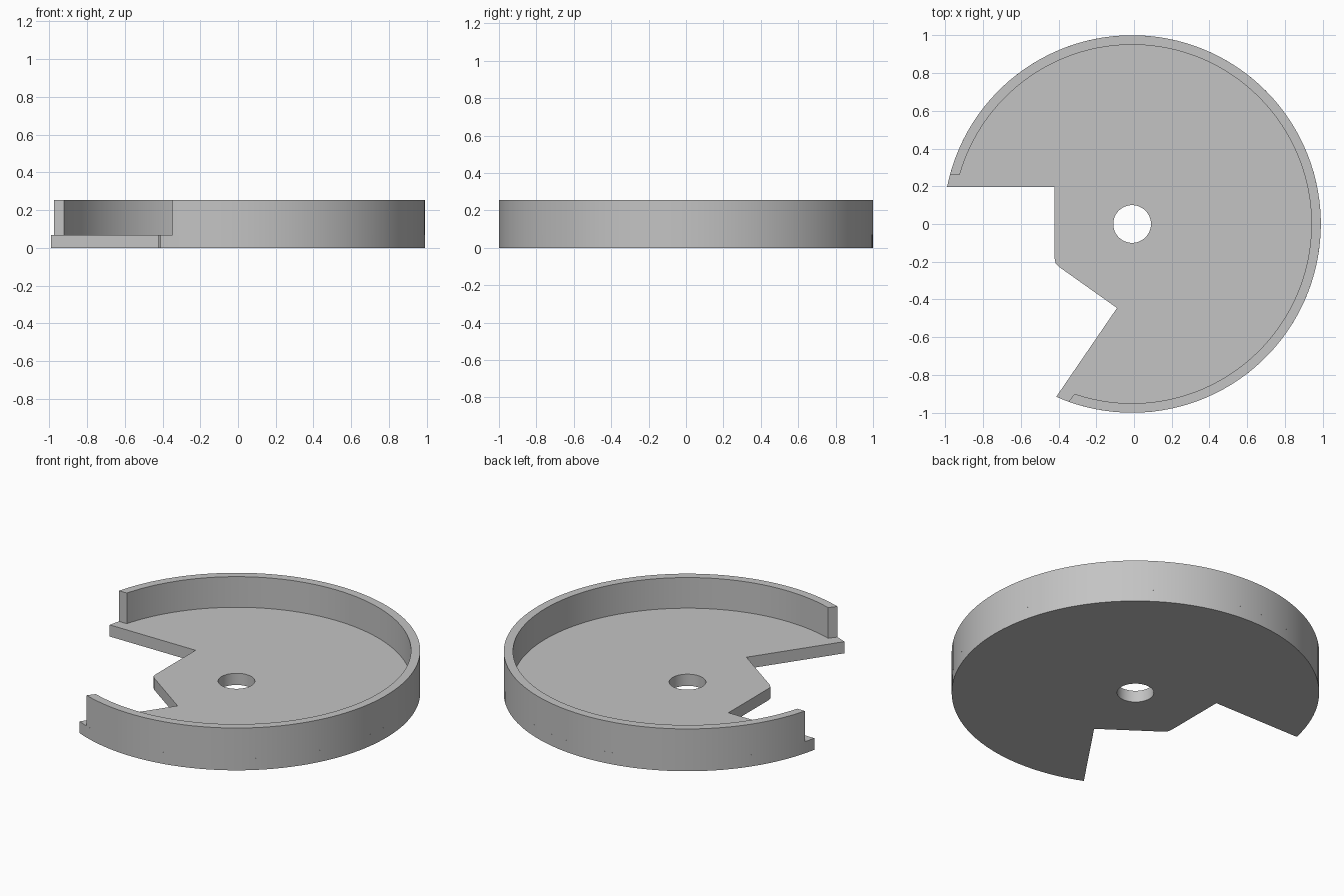
import bpy, bmesh
from math import sin, cos, asin, pi, radians

CX = -0.01            # centre of the disc
FLOOR, TOP = 0.07, 0.254
R_OUT, R_IN = 1.0, 0.95

cube = bpy.data.objects.get("Cube")
if cube:
    bpy.data.objects.remove(cube, do_unlink=True)

grey = bpy.data.materials.new("plain grey")
grey.use_nodes = True
grey.diffuse_color = (0.55, 0.55, 0.55, 1)
grey.node_tree.nodes["Principled BSDF"].inputs["Base Color"].default_value = (0.55, 0.55, 0.55, 1)


def arc(r, a, b, n):
    """Points on a circle about the disc centre, from angle a to b."""
    return [(CX + r * cos(a + (b - a) * i / n), r * sin(a + (b - a) * i / n)) for i in range(n + 1)]


def plate(name, loops, z0, z1):
    """Fill closed outlines (later ones are holes) and extrude from z0 to z1."""
    bm = bmesh.new()
    edges = []
    for loop in loops:
        vs = [bm.verts.new((x, y, z0)) for x, y in loop]
        edges += [bm.edges.new((v, vs[i - 1])) for i, v in enumerate(vs)]
    bmesh.ops.triangle_fill(bm, edges=edges, use_beauty=True, use_dissolve=False)
    ext = bmesh.ops.extrude_face_region(bm, geom=bm.faces[:], use_keep_orig=True)
    top = [g for g in ext["geom"] if isinstance(g, bmesh.types.BMVert)]
    bmesh.ops.translate(bm, verts=top, vec=(0, 0, z1 - z0))
    bmesh.ops.recalc_face_normals(bm, faces=bm.faces[:])
    mesh = bpy.data.meshes.new(name)
    bm.to_mesh(mesh)
    bm.free()
    mesh.materials.append(grey)
    obj = bpy.data.objects.new(name, mesh)
    bpy.context.collection.objects.link(obj)
    bpy.ops.object.select_all(action="DESELECT")
    obj.select_set(True)
    bpy.context.view_layer.objects.active = obj
    bpy.ops.object.shade_smooth_by_angle(angle=radians(30))
    return obj


# Floor: disc with a stepped notch and a round centre hole
notch = [(-0.42, 0.197), (-0.42, -0.185), (-0.415, -0.208), (-0.40, -0.225), (-0.09, -0.445)]
rim = arc(R_OUT, radians(-113.7), pi - asin(0.197), 96)
hole = arc(0.1, 0, 2 * pi, 48)[:-1]
plate("floor_plate", [rim + notch, hole], 0, FLOOR)

# Rim wall: thin ring stopping a little short of the notch at both ends
outer = arc(R_OUT, radians(-109.7), pi - asin(0.263), 96)
inner = arc(R_IN, pi - asin(0.263 / R_IN), radians(-108.7), 96)
plate("rim_wall", [outer + inner], FLOOR, TOP)
